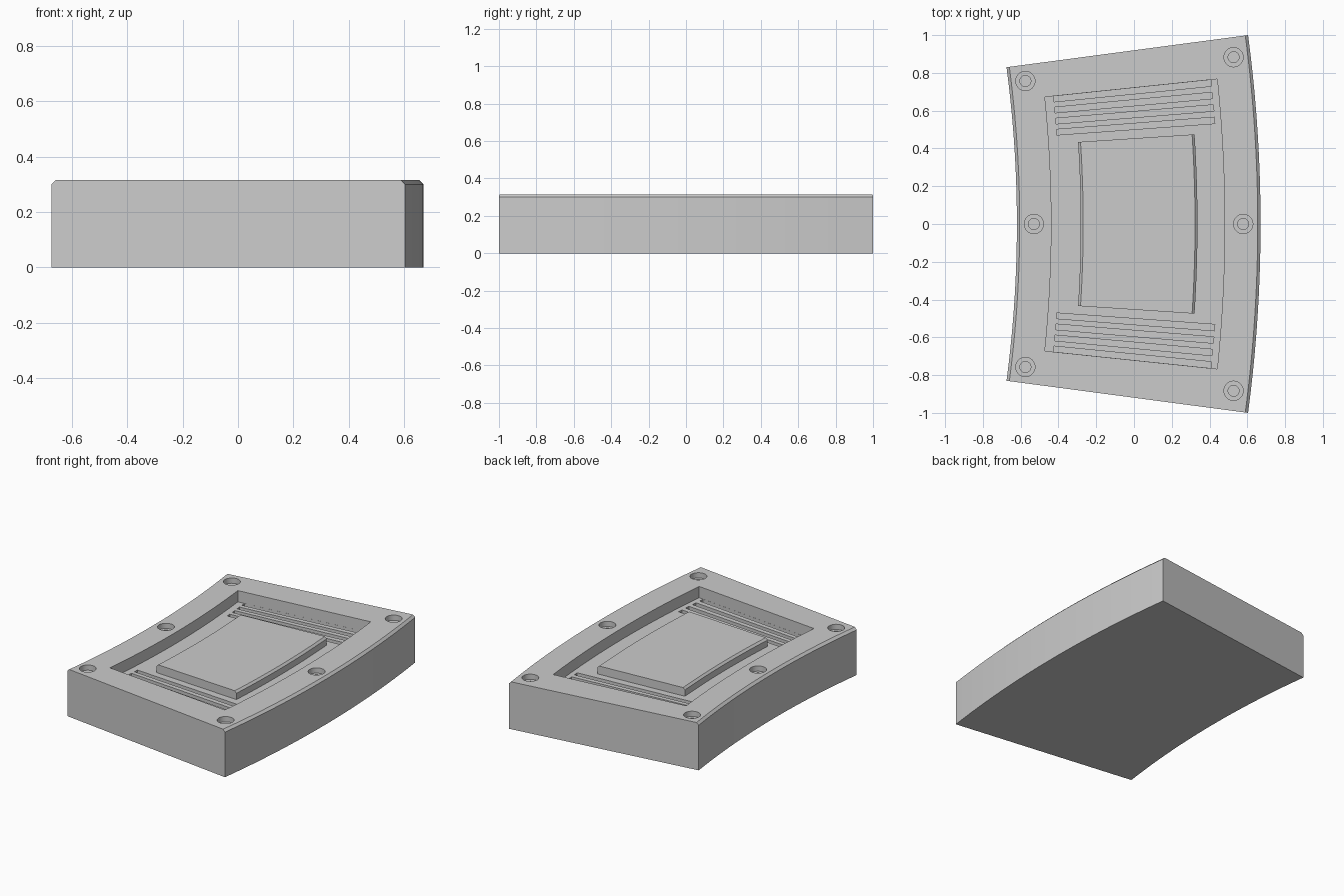
import bpy, bmesh, math

if "Cube" in bpy.data.objects:
    bpy.data.objects.remove(bpy.data.objects["Cube"])

CX = -6.92            # centre of all the arcs
TOP, FLOOR = 0.315, 0.24


def sector(name, r0, r1, z0, z1, half, mid=0.0, chamfer=0.0, steps=40):
    """Sweep a radial profile through an angle (degrees) about the arc centre."""
    c = chamfer
    if c:
        prof = [(r0, z0), (r1, z0), (r1, z1 - c), (r1 - c, z1), (r0 + c, z1), (r0, z1 - c)]
    else:
        prof = [(r0, z0), (r1, z0), (r1, z1), (r0, z1)]
    bm = bmesh.new()
    rings = []
    for i in range(steps + 1):
        a = math.radians(mid - half + 2 * half * i / steps)
        rings.append([bm.verts.new((CX + r * math.cos(a), r * math.sin(a), z)) for r, z in prof])
    n = len(prof)
    for p, q in zip(rings, rings[1:]):
        for j in range(n):
            bm.faces.new((p[j], p[(j + 1) % n], q[(j + 1) % n], q[j]))
    bm.faces.new(rings[0])
    bm.faces.new(rings[-1])
    bmesh.ops.recalc_face_normals(bm, faces=bm.faces)
    return finish(name, bm)


def finish(name, bm):
    me = bpy.data.meshes.new(name)
    bm.to_mesh(me)
    bm.free()
    ob = bpy.data.objects.new(name, me)
    bpy.context.collection.objects.link(ob)
    return ob


def cylinder(name, x, y, r, z0, z1):
    bm = bmesh.new()
    bmesh.ops.create_cone(bm, cap_ends=True, segments=40, radius1=r, radius2=r, depth=z1 - z0)
    bmesh.ops.translate(bm, verts=bm.verts, vec=(x, y, (z0 + z1) / 2))
    return finish(name, bm)


def cut(target, cutter):
    mod = target.modifiers.new("cut", 'BOOLEAN')
    mod.operation, mod.solver, mod.object = 'DIFFERENCE', 'EXACT', cutter
    bpy.context.view_layer.objects.active = target
    bpy.ops.object.modifier_apply(modifier=mod.name)
    bpy.data.objects.remove(cutter)


# curved block with chamfered inner and outer edges
block = sector("block", 6.30, 7.59, 0, TOP, 7.57, chamfer=0.015)

# recessed pocket
cut(block, sector("pocket_cutter", 6.483, 7.40, FLOOR, 0.5, 5.95))

# four radial grooves at each end of the pocket floor
for side in (-1, 1):
    for i in range(4):
        cut(block, sector("groove_cutter", 6.528, 7.367, FLOOR - 0.03, FLOOR + 0.03,
                          0.13, side * (4.27 + 0.515 * i), steps=2))

# counterbored screw holes
holes = [(-0.53, 0), (0.578, 0)]
for s in (-1, 1):
    holes += [(-0.575, s * 0.757), (0.527, s * 0.883)]
for x, y in holes:
    cut(block, cylinder("bore_cutter", x, y, 0.051, TOP - 0.035, 0.5))
    cut(block, cylinder("hole_cutter", x, y, 0.029, 0.12, 0.4))

# raised plate in the middle of the pocket
plate = sector("raised_plate", 6.638, 7.256, FLOOR - 0.01, 0.295, 3.75, chamfer=0.013)

for ob in (block, plate):
    bpy.ops.object.select_all(action='DESELECT')
    ob.select_set(True)
    bpy.context.view_layer.objects.active = ob
    bpy.ops.object.shade_smooth_by_angle(angle=math.radians(25))
